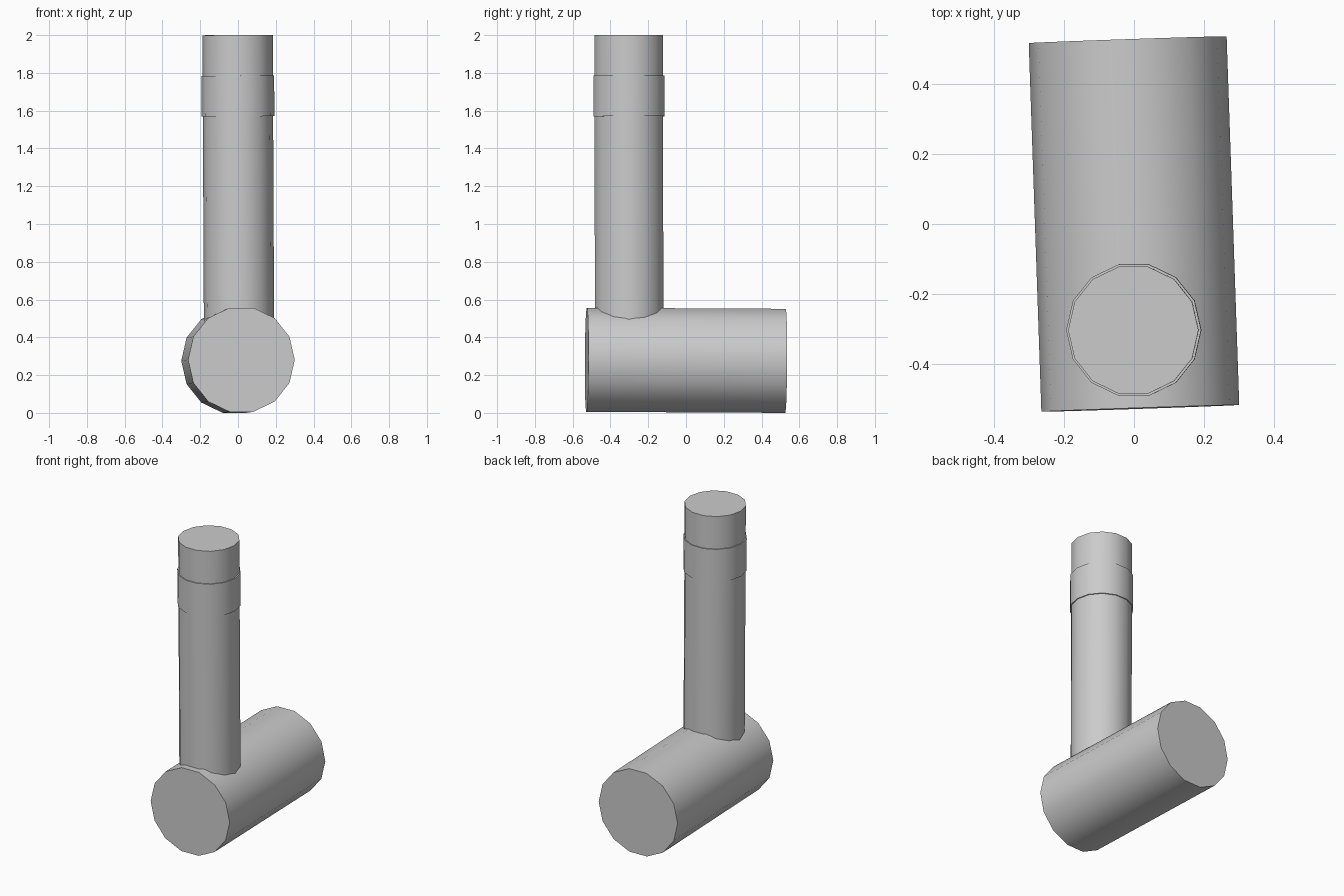
import bpy, math
from mathutils import Vector, Matrix

cube = bpy.data.objects.get("Cube")
if cube:
    bpy.data.objects.remove(cube, do_unlink=True)

# One plain grey for the whole mallet
grey = bpy.data.materials.new("plain_grey")
grey.use_nodes = True
colour = (0.6, 0.6, 0.6, 1)
grey.diffuse_color = colour
grey.node_tree.nodes["Principled BSDF"].inputs["Base Color"].default_value = colour


def rod(name, start, end, radius):
    """Fourteen-sided capped cylinder between two points, one corner towards +x."""
    a, b = Vector(start), Vector(end)
    z = (b - a).normalized()
    x = Vector((1, 0, 0))
    x = (x - z * x.dot(z)).normalized()
    y = z.cross(x)
    bpy.ops.mesh.primitive_cylinder_add(vertices=14, radius=radius, depth=(b - a).length)
    obj = bpy.context.object
    obj.name = name
    # put a corner exactly on the local x axis
    obj.data.transform(Matrix.Rotation(math.pi / 2, 4, 'Z'))
    obj.matrix_world = Matrix.Translation((a + b) / 2) @ Matrix((x, y, z)).transposed().to_4x4()
    obj.data.materials.append(grey)
    bpy.ops.object.shade_smooth_by_angle(angle=math.radians(35))
    return obj


# Heavy head lying along y, very slightly turned
rod("mallet_head", (0.018, -0.526, 0.281), (-0.018, 0.526, 0.2755), 0.2825)

# Handle rising from near the front of the head, leaning a touch
foot, tip = Vector((0.006, -0.301, 0.3)), Vector((-0.002, -0.303, 2.0))
rod("handle", foot, tip, 0.186)


def along(height):
    return foot.lerp(tip, (height - foot.z) / (tip.z - foot.z))


# Thin grip band near the top of the handle
rod("grip_band", along(1.57), along(1.785), 0.1925)
